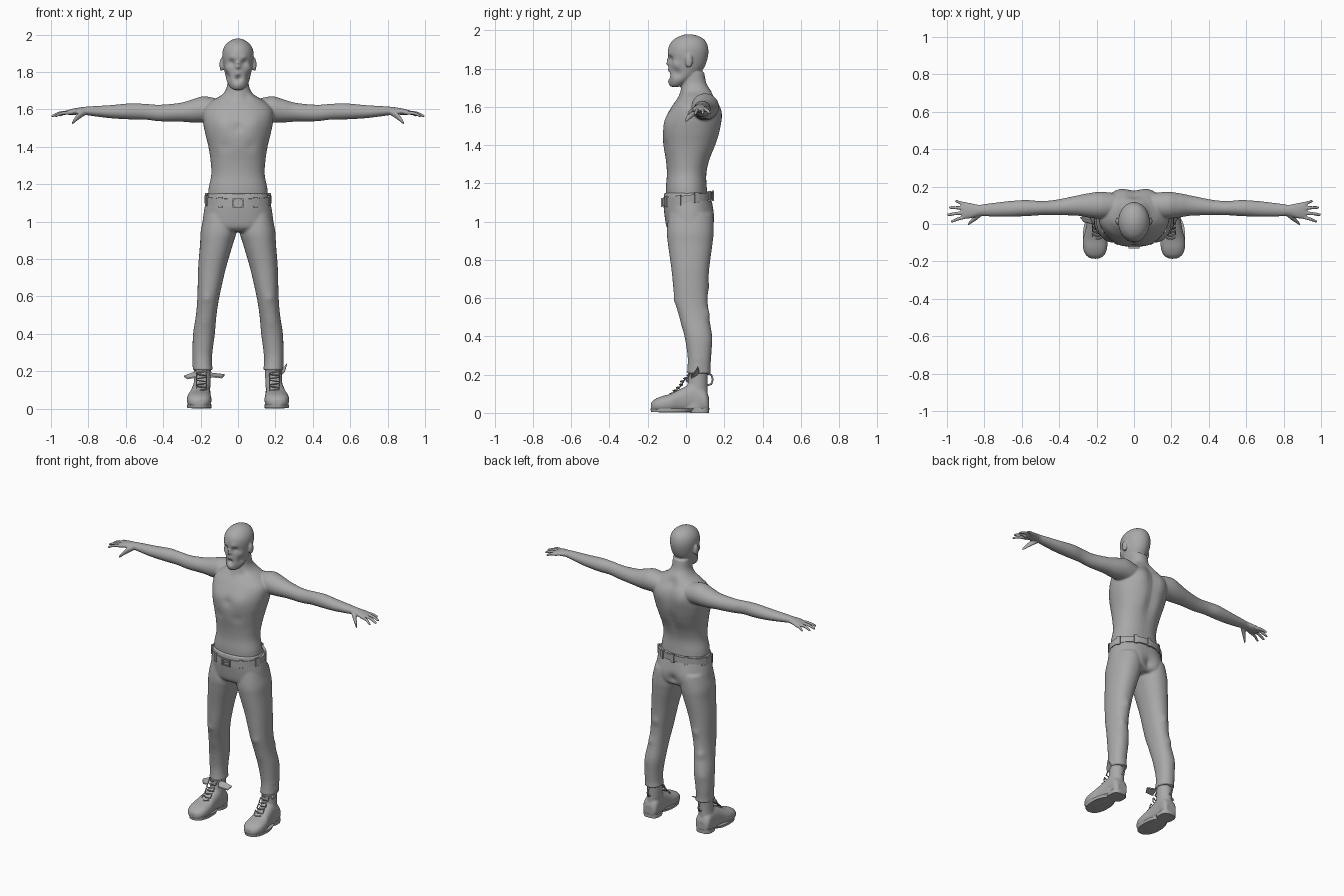
import bpy, bmesh, math
from mathutils import Vector, Matrix

old = bpy.data.objects.get("Cube")
if old:
    bpy.data.objects.remove(old, do_unlink=True)

clay = bpy.data.materials.new("clay grey")
clay.use_nodes = True
clay.diffuse_color = (0.4, 0.4, 0.4, 1)
clay.node_tree.nodes["Principled BSDF"].inputs["Base Color"].default_value = (0.4, 0.4, 0.4, 1)


def spline(rows, steps):
    """Smoothly interpolate the rows of a section table."""
    out = []
    last = len(rows) - 1
    for i in range(last):
        a, b, c, d = (rows[max(0, min(last, i + k))] for k in (-1, 0, 1, 2))
        for s in range(steps):
            t = s / steps
            out.append([q + t / 2 * (r - p + t * (2 * p - 5 * q + 4 * r - u + t * (3 * (q - r) + u - p)))
                        for p, q, r, u in zip(a, b, c, d)])
    return out + [list(rows[-1])]


def loft(bm, rows, axis="z", side=1, power=2.0, segs=48, steps=8):
    """Rows are (position, centre, half width, low, high) of oval sections."""
    order = {"z": "xyz", "x": "yzx", "y": "xzy"}[axis]
    rings = []
    for t, c, r, lo, hi in spline(rows, steps):
        ring = []
        for k in range(segs):
            a = math.tau * k / segs
            ca, sa = math.cos(a), math.sin(a)
            p = {order[0]: c + r * math.copysign(abs(ca) ** (2 / power), ca),
                 order[1]: (lo + hi) / 2 + (hi - lo) / 2 * math.copysign(abs(sa) ** (2 / power), sa),
                 order[2]: t}
            ring.append(bm.verts.new((side * p["x"], p["y"], p["z"])))
        rings.append(ring)
    for lower, upper in zip(rings, rings[1:]):
        for k in range(segs):
            n = (k + 1) % segs
            bm.faces.new((lower[k], lower[n], upper[n], upper[k]))
    bm.faces.new(rings[0])
    bm.faces.new(rings[-1])


def push(bm, centre, radius, offset):
    """Soft sculpting stroke, mirrored when off the middle."""
    for side in ((1, -1) if centre[0] else (1,)):
        mid = Vector((centre[0] * side, centre[1], centre[2]))
        move = Vector((offset[0] * side, offset[1], offset[2]))
        for v in bm.verts:
            d = (v.co - mid).length / radius
            if d < 3:
                v.co += move * math.exp(-d * d)


def ball(bm, centre, size):
    bmesh.ops.create_icosphere(bm, subdivisions=3, radius=1,
                               matrix=Matrix.Translation(centre) @ Matrix.Diagonal((*size, 1)))


def box(bm, centre, size, turn=0):
    bmesh.ops.create_cube(bm, size=1, matrix=Matrix.Translation(centre)
                          @ Matrix.Rotation(turn, 4, "Z") @ Matrix.Diagonal((*size, 1)))


def finish(bm, name, voxel=0, smooth=3):
    bmesh.ops.recalc_face_normals(bm, faces=bm.faces)
    mesh = bpy.data.meshes.new(name)
    bm.to_mesh(mesh)
    bm.free()
    mesh.materials.append(clay)
    obj = bpy.data.objects.new(name, mesh)
    bpy.context.collection.objects.link(obj)
    if voxel:
        mod = obj.modifiers.new("blend", "REMESH")
        mod.mode, mod.voxel_size, mod.use_smooth_shade = "VOXEL", voxel, True
        soft = obj.modifiers.new("soften", "SMOOTH")
        soft.factor, soft.iterations = 0.5, smooth
    return obj


def cord(name, points, radius):
    curve = bpy.data.curves.new(name, "CURVE")
    curve.dimensions, curve.bevel_depth, curve.bevel_resolution = "3D", radius, 2
    line = curve.splines.new("POLY")
    line.points.add(len(points) - 1)
    for p, co in zip(line.points, points):
        p.co = (*co, 1)
    curve.materials.append(clay)
    bpy.context.collection.objects.link(bpy.data.objects.new(name, curve))


# Torso and neck
body = bmesh.new()
loft(body, [(1.08, 0, .16, -.1, .115), (1.17, 0, .158, -.105, .11), (1.25, 0, .143, -.1, .108),
            (1.32, 0, .146, -.105, .125), (1.4, 0, .158, -.118, .16), (1.47, 0, .175, -.12, .18),
            (1.54, 0, .188, -.105, .185), (1.6, 0, .185, -.075, .178), (1.645, 0, .14, -.045, .155),
            (1.68, 0, .085, -.03, .135), (1.72, 0, .06, -.022, .108), (1.78, 0, .056, -.02, .095)], power=2.2)
for i in range(11):
    push(body, (0, .16, 1.2 + i * .045), .035, (0, -.011, 0))
push(body, (.09, .18, 1.56), .06, (0, .012, 0))
push(body, (.08, -.1, 1.52), .055, (0, -.01, 0))
push(body, (0, -.11, 1.5), .025, (0, .008, 0))
push(body, (.07, -.115, 1.4), .03, (0, .005, 0))
push(body, (.05, -.04, 1.67), .025, (0, .01, 0))

# Head and face
head = bmesh.new()
loft(head, [(1.705, 0, .025, -.078, -.035), (1.72, 0, .043, -.086, 0), (1.75, 0, .06, -.09, .045),
            (1.79, 0, .069, -.09, .085), (1.83, 0, .077, -.089, .106), (1.88, 0, .084, -.095, .117),
            (1.92, 0, .08, -.088, .113), (1.95, 0, .063, -.066, .097), (1.97, 0, .037, -.032, .065),
            (1.979, 0, .012, -.002, .03)])
for centre, radius, offset in [
        ((.034, -.085, 1.85), .017, (0, .015, 0)), ((.035, -.09, 1.876), .016, (0, -.007, 0)),
        ((0, -.092, 1.845), .011, (0, -.01, 0)), ((0, -.09, 1.825), .012, (0, -.017, 0)),
        ((.009, -.1, 1.812), .007, (0, .009, 0)), ((0, -.09, 1.765), .016, (0, .02, 0)),
        ((.058, -.055, 1.82), .02, (.007, -.004, 0)), ((.055, -.045, 1.775), .022, (-.01, .004, 0)),
        ((0, -.09, 1.79), .013, (0, -.007, 0)), ((0, -.085, 1.73), .02, (0, -.006, 0))]:
    push(head, centre, radius, offset)
part = bpy.data.meshes.new("head_part")
head.to_mesh(part)
head.free()
body.from_mesh(part)
bpy.data.meshes.remove(part)

# Ears, arms, hands
fingers = [((.105, 1.583), (.122, 1.568), .957), ((.085, 1.585), (.088, 1.566), .99),
           ((.062, 1.585), (.05, 1.565), .999), ((.04, 1.583), (.014, 1.565), .98)]
for side in (-1, 1):
    ball(body, (side * .088, .015, 1.84), (.011, .02, .036))
    loft(body, [(.1, .1, .065, 1.53, 1.655), (.18, .1, .072, 1.53, 1.67), (.24, .1, .065, 1.53, 1.655),
                (.31, .098, .053, 1.535, 1.635), (.42, .088, .041, 1.537, 1.625), (.5, .085, .038, 1.546, 1.63),
                (.58, .085, .043, 1.547, 1.632), (.68, .08, .041, 1.553, 1.623), (.78, .075, .034, 1.565, 1.617),
                (.83, .073, .03, 1.572, 1.613), (.88, .071, .042, 1.571, 1.605), (.92, .072, .043, 1.572, 1.594)],
         "x", side)
    for (y0, z0), (y1, z1), tip in fingers:
        loft(body, [(.89, y0, .01, z0 - .011, z0 + .011),
                    ((.9 + tip) / 2, (y0 + y1) / 2, .0095, z0 - .013, z0 + .006),
                    (tip - .008, y1, .008, z1 - .007, z1 + .009), (tip, y1, .004, z1 - .004, z1 + .004)],
             "x", side, segs=16)
    loft(body, [(.81, .062, .016, 1.573, 1.605), (.845, .035, .016, 1.55, 1.59),
                (.875, .01, .011, 1.527, 1.555), (.888, -.004, .006, 1.518, 1.534)], "x", side, segs=16)
finish(body, "body", .0055, 3)

# Trousers
pants = bmesh.new()
loft(pants, [(1.15, 0, .163, -.114, .122), (1.1, 0, .174, -.118, .136), (1.03, 0, .186, -.112, .144),
             (.97, 0, .188, -.1, .14), (.945, 0, .16, -.07, .115)], power=2.2)
for side in (-1, 1):
    loft(pants, [(1.04, .1, .08, -.09, .13), (.95, .104, .095, -.1, .143), (.88, .115, .088, -.094, .138),
                 (.75, .139, .074, -.076, .121), (.6, .158, .059, -.06, .113), (.5, .17, .055, -.035, .121),
                 (.4, .182, .058, -.008, .136), (.3, .19, .053, .008, .132), (.24, .19, .051, .008, .128),
                 (.205, .188, .054, .004, .13)], side=side, power=2.2)
push(pants, (.085, .14, 1.02), .055, (0, .01, 0))
push(pants, (0, .14, .99), .03, (0, -.02, 0))
for i, x in enumerate((.15, .17, .19, .175, .2, .18)):
    push(pants, (x, (.11, -.05)[i % 2], .66 - i * .07), .022, (0, (.008, -.007)[i % 2], 0))
    push(pants, (x + .04, .06, .32 - i * .02), .013, ((.006, -.004)[i % 2], 0, 0))
finish(pants, "trousers", .0075, 3)


# Belt with loops and buckle
def waist(angle, out=0):
    x, y = (.176 + out) * math.cos(angle), .009 + (.13 + out) * math.sin(angle)
    return Vector((x, y, 1.117 + .13 * y))


belt = bmesh.new()
profile = [(-.012, -.02), (.003, -.02), (.003, .02), (-.012, .02)]
rings = [[belt.verts.new(waist(math.tau * k / 64, o) + Vector((0, 0, h))) for o, h in profile] for k in range(64)]
for k in range(64):
    for j in range(4):
        a, b, n = rings[k], rings[(k + 1) % 64], (j + 1) % 4
        belt.faces.new((a[j], b[j], b[n], a[n]))
for degrees in (20, 60, 90, 120, 160, 200, 238, 302, 340):
    a = math.radians(degrees)
    box(belt, waist(a, .002), (.022, .012, .056), math.atan2(math.sin(a) * .176, math.cos(a) * .13) + math.pi / 2)
finish(belt, "belt")
buckle = bmesh.new()
front = waist(-math.pi / 2, .006)
for s in (-1, 1):
    box(buckle, front + Vector((s * .026, 0, 0)), (.008, .009, .046))
    box(buckle, front + Vector((0, 0, s * .02)), (.06, .009, .007))
box(buckle, front, (.05, .007, .006))
finish(buckle, "buckle")

# Boots
for side, name in ((1, "left"), (-1, "right")):
    boot = bmesh.new()
    loft(boot, [(.02, .2, .05, -.05, .119), (.09, .196, .047, -.02, .114), (.15, .191, .045, .008, .112),
                (.222, .19, .047, .012, .114)], side=side)
    loft(boot, [(-.184, .208, .025, .012, .05), (-.165, .208, .05, .006, .07), (-.13, .208, .064, .002, .086),
                (-.08, .207, .065, .001, .1), (-.03, .203, .056, .001, .125), (.04, .198, .05, .001, .15),
                (.1, .196, .05, .001, .12), (.12, .195, .035, .004, .08)], "y", side, 2.4)
    finish(boot, name + "_boot", .006, 3)

    # Sole and heel
    sole = bmesh.new()
    loft(sole, [(.004, .207, .064, -.183, .03), (.022, .207, .066, -.186, .05)], side=side, power=2.3, steps=1)
    loft(sole, [(0, .197, .052, .02, .121), (.026, .197, .053, .015, .122)], side=side, power=2.8, steps=1)
    finish(sole, name + "_sole")

    # Laces
    path = []
    for i in range(7):
        z = .1 + i * .016
        y = -.083 + 1.05 * (z - .1) - (.012 if z > .16 else 0)
        for s in (-1, 0, 1) if i % 2 else (1, 0, -1):
            path.append((side * .195 + s * .027, y + .012 * abs(s), z + .004 * s * (-1) ** i))
    cord(name + "_laces", path, .004)

    # Heel pull loop
    cord(name + "_pull_loop", [(side * .19, .11, .205), (side * .19, .132, .2), (side * .19, .14, .175),
                               (side * .19, .132, .15), (side * .19, .113, .145)], .005)

# Loose boot collar flaps, as thin pointed plates
flaps = bmesh.new()
for corners in ([(-.15, .012, .2), (-.14, .05, .185), (-.072, .035, .178), (-.085, .01, .162), (-.15, .0, .168)],
                [(-.225, .012, .205), (-.235, .05, .19), (-.288, .035, .17), (-.27, .01, .157), (-.225, .0, .165)],
                [(.225, .03, .205), (.23, .07, .2), (.262, .06, .236), (.25, .035, .195), (.235, .025, .18)]):
    low = [flaps.verts.new(c) for c in corners]
    high = [flaps.verts.new(Vector(c) + Vector((0, .002, .007))) for c in corners]
    flaps.faces.new(low)
    flaps.faces.new(high)
    for k in range(5):
        n = (k + 1) % 5
        flaps.faces.new((low[k], low[n], high[n], high[k]))
finish(flaps, "boot_flaps")
